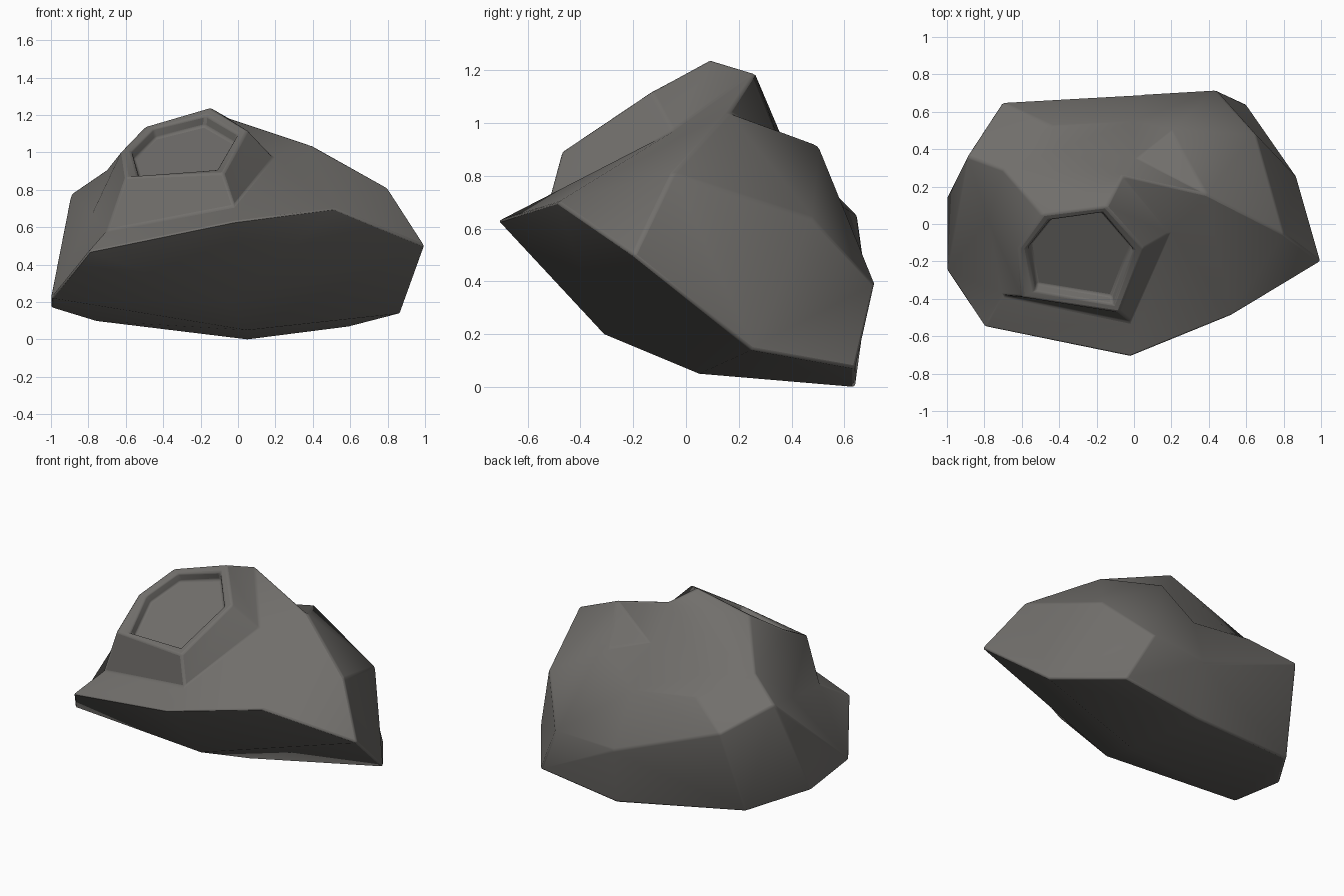
import bpy, bmesh, math
from mathutils import Vector

cube = bpy.data.objects.get("Cube")
if cube:
    bpy.data.objects.remove(cube, do_unlink=True)

stone = bpy.data.materials.new("dark_warm_grey_stone")
stone.use_nodes = True
stone.diffuse_color = (0.165, 0.158, 0.148, 1)
bsdf = stone.node_tree.nodes["Principled BSDF"]
bsdf.inputs["Base Color"].default_value = stone.diffuse_color
bsdf.inputs["Roughness"].default_value = 0.9

# Corners of the boulder
brow = {"brow_a": (-0.8, -0.55, 0.47), "brow_b": (-0.02, -0.71, 0.63),
        "brow_c": (0.52, -0.49, 0.7), "tip": (1.0, -0.2, 0.5)}
crest = {"crest_a": (0.8, -0.05, 0.81), "crest_b": (0.39, 0.16, 1.04),
         "shoulder": (-0.89, 0.36, 0.78)}
back = {"back_top": (0.2, 0.5, 0.915), "valley_a": (0.02, 0.35, 0.94),
        "valley_b": (-0.4, 0.4, 0.86), "shelf_a": (0, 0.55, 0.71),
        "shelf_b": (-0.45, 0.53, 0.77), "rump_a": (0.44, 0.715, 0.39),
        "rump_b": (0.04, 0.69, 0.36), "rump_c": (-0.7, 0.65, 0.65)}
base = {"heel": (0.6, 0.64, 0.07), "flank": (0.87, 0.25, 0.14),
        "hip": (0.65, 0.48, 0.64), "chin": (-0.05, -0.31, 0.2),
        "keel_a": (0.05, 0.05, 0.05), "keel_b": (0.05, 0.64, 0),
        "keel_c": (-0.77, 0.48, 0.1), "side_a": (-1.0, 0.14, 0.17),
        "side_b": (-1.0, -0.25, 0.22)}

# Foot of the crater mound, where it meets the boulder
foot = {"foot_a": (-0.7, -0.38, 0.58), "foot_b": (-0.02, -0.52, 0.71),
        "foot_c": (0.19, -0.05, 0.97), "foot_d": (-0.06, 0.26, 1.19),
        "foot_e": (-0.7, 0.29, 0.91), "foot_f": (-0.78, 0.02, 0.67)}

# Flat facets, each named by its corners
facets = [
    # top slopes
    "brow_a brow_b foot_b foot_a", "brow_b brow_c foot_c foot_b",
    "brow_c crest_b foot_c", "foot_c crest_b foot_d",
    "brow_c tip crest_a", "brow_c crest_a crest_b",
    # right flank
    "tip flank crest_a", "crest_a flank hip", "crest_a hip crest_b",
    "crest_b hip back_top", "flank heel rump_a", "flank rump_a hip",
    "hip rump_a back_top",
    # back
    "crest_b back_top valley_a", "crest_b valley_a foot_d",
    "valley_a back_top shelf_a", "valley_a shelf_a shelf_b valley_b",
    "foot_d valley_a valley_b", "foot_d valley_b foot_e",
    "foot_e valley_b shelf_b", "foot_e shelf_b shoulder",
    "shoulder shelf_b rump_c", "back_top rump_a rump_b shelf_a",
    "shelf_a rump_b rump_c shelf_b",
    "rump_a heel keel_b rump_b", "rump_b keel_b keel_c rump_c",
    # left flank
    "shoulder rump_c keel_c", "shoulder keel_c side_a",
    "shoulder side_a side_b",
    "side_b brow_a foot_a", "side_b foot_a foot_f",
    "side_b foot_f shoulder", "shoulder foot_f foot_e",
    # underside
    "brow_a side_b chin", "brow_a chin brow_b", "brow_b chin brow_c",
    "brow_c chin tip", "tip chin keel_a flank", "flank keel_a keel_b heel",
    "chin side_b side_a keel_c keel_a", "keel_a keel_c keel_b",
]

# Crater rings: outer rim, inner lip and sunken floor
rim = [(-0.6, -0.39, 0.87), (-0.08, -0.47, 0.89), (0.05, -0.13, 1.12),
       (-0.15, 0.09, 1.24), (-0.49, 0.05, 1.14), (-0.62, -0.13, 1.01)]
lip = [(-0.53, -0.36, 0.87), (-0.11, -0.43, 0.91), (0, -0.14, 1.1),
       (-0.17, 0.06, 1.2), (-0.45, 0.02, 1.13), (-0.57, -0.13, 1.01)]
centre = sum((Vector(p) for p in lip), Vector()) / len(lip)
inward = Vector((0, 0.5, -0.86)) * 0.06
floor = [centre.lerp(Vector(p), 0.95) + inward for p in lip]

bm = bmesh.new()
corner = {name: bm.verts.new(p)
          for group in (brow, crest, back, base, foot)
          for name, p in group.items()}
for facet in facets:
    bm.faces.new([corner[name] for name in facet.split()])

rings = [[corner[name] for name in foot]]
rings += [[bm.verts.new(p) for p in ring] for ring in (rim, lip, floor)]
for low, high in zip(rings, rings[1:]):
    for i in range(len(low)):
        j = (i + 1) % len(low)
        bm.faces.new((low[i], low[j], high[j], high[i]))
bm.faces.new(rings[-1])
bmesh.ops.recalc_face_normals(bm, faces=bm.faces)

mesh = bpy.data.meshes.new("cratered_boulder")
bm.to_mesh(mesh)
bm.free()
mesh.materials.append(stone)
boulder = bpy.data.objects.new("cratered_boulder", mesh)
bpy.context.collection.objects.link(boulder)

# Softly worn edges
worn = boulder.modifiers.new("worn_edges", "BEVEL")
worn.width = 0.012
worn.segments = 2
worn.limit_method = "ANGLE"
worn.angle_limit = math.radians(32)
bpy.ops.object.select_all(action="DESELECT")
boulder.select_set(True)
bpy.context.view_layer.objects.active = boulder
bpy.ops.object.shade_smooth_by_angle(angle=math.radians(50))
